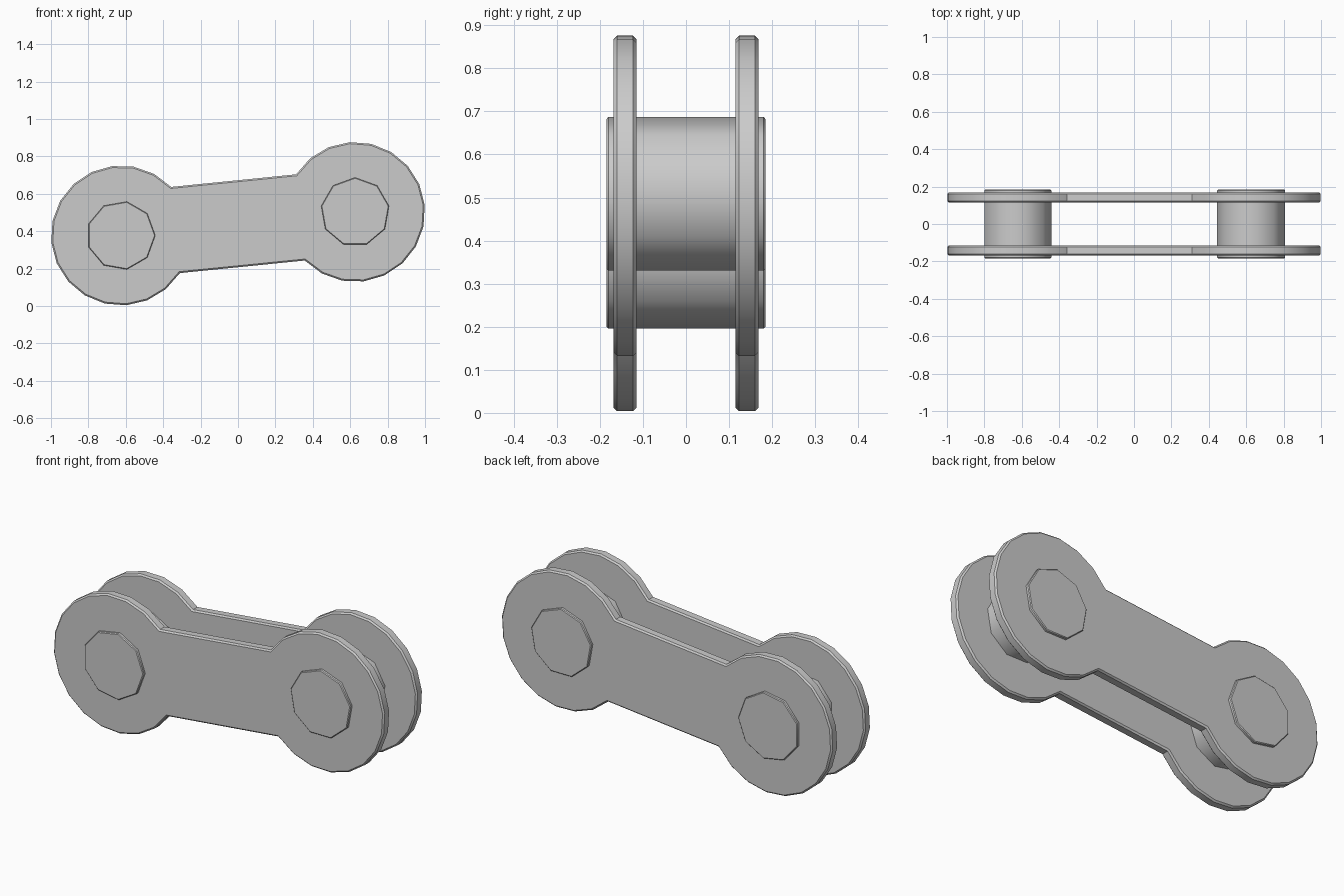
import bpy, bmesh, math
from mathutils import Vector

cube = bpy.data.objects.get("Cube")
if cube:
    bpy.data.objects.remove(cube, do_unlink=True)

steel = bpy.data.materials.new("plain grey steel")
steel.use_nodes = True
GREY = (0.6, 0.6, 0.6, 1)
steel.diffuse_color = GREY
steel.node_tree.nodes["Principled BSDF"].inputs["Base Color"].default_value = GREY

MID_Z = 0.44                       # the link is point-symmetric about (0, MID_Z)
EYE = Vector((-0.626, -0.063))     # left eye centre relative to that point
EYE_R, PIN_R = 0.374, 0.184


def arc(centre, radius, start, end, steps):
    """Points along an arc in the x-z plane, angles in degrees."""
    angles = [math.radians(start + (end - start) * i / steps) for i in range(steps + 1)]
    return [centre + radius * Vector((math.cos(a), math.sin(a))) for a in angles]


def extrude_profile(name, points, y0, y1, bevel):
    """Solid with an x-z outline between two depths, with chamfered rims."""
    bm = bmesh.new()
    face = bm.faces.new([bm.verts.new((p.x, y0, p.y + MID_Z)) for p in points])
    made = bmesh.ops.extrude_face_region(bm, geom=[face], use_keep_orig=True)
    new_verts = [v for v in made["geom"] if isinstance(v, bmesh.types.BMVert)]
    bmesh.ops.translate(bm, verts=new_verts, vec=(0, y1 - y0, 0))
    bmesh.ops.recalc_face_normals(bm, faces=bm.faces)
    mesh = bpy.data.meshes.new(name)
    bm.to_mesh(mesh)
    bm.free()
    mesh.materials.append(steel)
    obj = bpy.data.objects.new(name, mesh)
    bpy.context.collection.objects.link(obj)
    chamfer = obj.modifiers.new("rim chamfer", "BEVEL")
    chamfer.width = bevel
    chamfer.segments = 1
    chamfer.limit_method = "ANGLE"
    chamfer.angle_limit = math.radians(60)
    bpy.ops.object.select_all(action="DESELECT")
    obj.select_set(True)
    bpy.context.view_layer.objects.active = obj
    bpy.ops.object.shade_smooth_by_angle(angle=math.radians(42))
    return obj


# Side plates: one rounded eye, its half-turn copy, and the straight waist between
left_eye = arc(EYE, EYE_R, 44, 327.5, 16)
outline = left_eye + [-p for p in left_eye]
for name, side in (("front_plate", -1), ("back_plate", 1)):
    extrude_profile(name, outline, side * 0.115, side * 0.168, 0.008)

# Pins through both eyes, with heads just proud of the plates
for name, centre, turn in (("right_pin", EYE, 0), ("left_pin", -EYE, 10)):
    ring = arc(centre, PIN_R, turn, turn + 360, 9)[:-1]
    extrude_profile(name, ring, -0.184, 0.184, 0.004)
